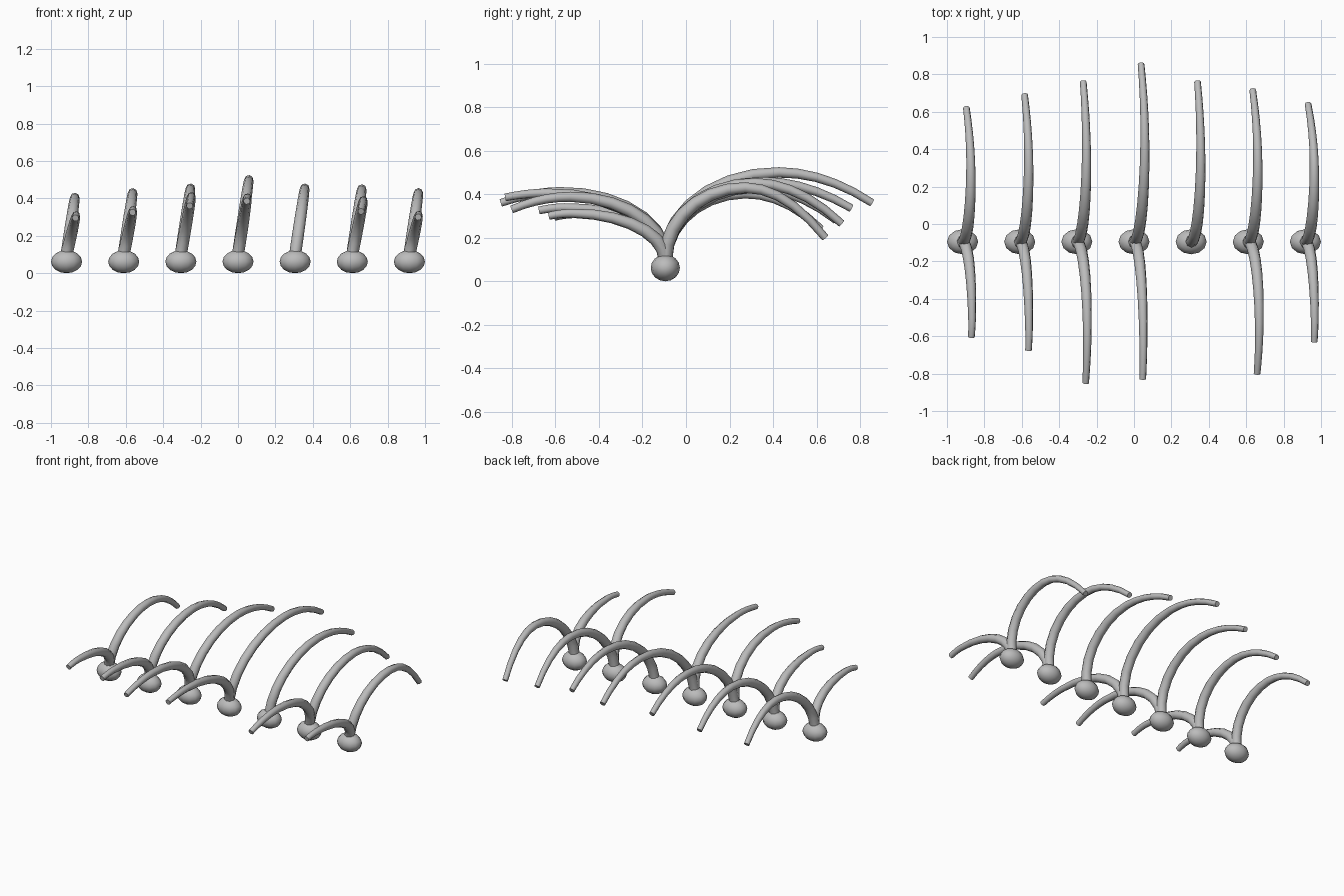
import bpy
import math

if "Cube" in bpy.data.objects:
    bpy.data.objects.remove(bpy.data.objects["Cube"])

bone = bpy.data.materials.new("bone grey")
bone.diffuse_color = (0.5, 0.5, 0.5, 1)
bone.use_nodes = True
bone.node_tree.nodes["Principled BSDF"].inputs["Base Color"].default_value = bone.diffuse_color

SPINE_Y = -0.095
BASE_Z = 0.1


def finish(obj, name):
    obj.name = name
    obj.data.name = name
    obj.data.materials.clear()
    obj.data.materials.append(bone)
    bpy.ops.object.select_all(action='DESELECT')
    obj.select_set(True)
    bpy.context.view_layer.objects.active = obj
    bpy.ops.object.shade_smooth_by_angle(angle=math.radians(50))


def vertebra(x, name):
    bpy.ops.mesh.primitive_uv_sphere_add(segments=12, ring_count=8, radius=1)
    obj = bpy.context.object
    for v in obj.data.vertices:
        v.co = (x + v.co.x * 0.083, SPINE_Y + v.co.y * 0.067, 0.0615 + v.co.z * 0.0615)
    finish(obj, name)


def rib(x, tip_y, tip_z, peak_z, peak_at, lean, name):
    """Tapered tube: quarter ellipse up to the peak, then a gentle droop."""
    span = tip_y - SPINE_Y
    path = []
    for i in range(8):
        a = i / 7 * math.pi / 2
        path.append((peak_at * (1 - math.cos(a)), BASE_Z + (peak_z - BASE_Z) * math.sin(a)))
    for i in range(1, 6):
        t = i / 5
        path.append((peak_at + (1 - peak_at) * t, peak_z - (peak_z - tip_z) * t * t))

    curve = bpy.data.curves.new(name, 'CURVE')
    curve.dimensions = '3D'
    curve.bevel_depth = 1.0
    curve.bevel_resolution = 2
    curve.use_fill_caps = True
    spline = curve.splines.new('POLY')
    spline.points.add(len(path) - 1)
    for p, (u, z) in zip(spline.points, path):
        p.co = (x + lean * (z - BASE_Z), SPINE_Y + span * u, z, 1)
        p.radius = 0.032 - 0.014 * u
    tmp = bpy.data.objects.new(name + "_path", curve)
    bpy.context.collection.objects.link(tmp)
    bpy.context.view_layer.update()
    mesh = bpy.data.meshes.new_from_object(
        tmp.evaluated_get(bpy.context.evaluated_depsgraph_get()))
    bpy.data.objects.remove(tmp)
    obj = bpy.data.objects.new(name, mesh)
    bpy.context.collection.objects.link(obj)
    finish(obj, name)


# tip y, tip z, peak z, peak position along the rib
back = [(0.62, 0.24, 0.405, 0.51), (0.69, 0.28, 0.43, 0.52), (0.76, 0.335, 0.455, 0.53),
        (0.855, 0.36, 0.50, 0.55), (0.76, 0.335, 0.455, 0.53), (0.715, 0.265, 0.45, 0.51),
        (0.64, 0.2, 0.43, 0.5)]
# one front rib is missing
front = [(-0.605, 0.295, 0.31, 0.8), (-0.675, 0.325, 0.338, 0.8), (-0.85, 0.36, 0.41, 0.64),
         (-0.83, 0.385, 0.405, 0.74), None, (-0.80, 0.33, 0.388, 0.62),
         (-0.63, 0.3, 0.312, 0.8)]

for n in range(7):
    cx = (n - 3) * 0.3055
    vertebra(cx, f"vertebra_{n + 1}")
    rib(cx, *back[n], 0.145, f"back_rib_{n + 1}")
    if front[n]:
        rib(cx, *front[n], 0.047 / (front[n][1] - BASE_Z), f"front_rib_{n + 1}")
